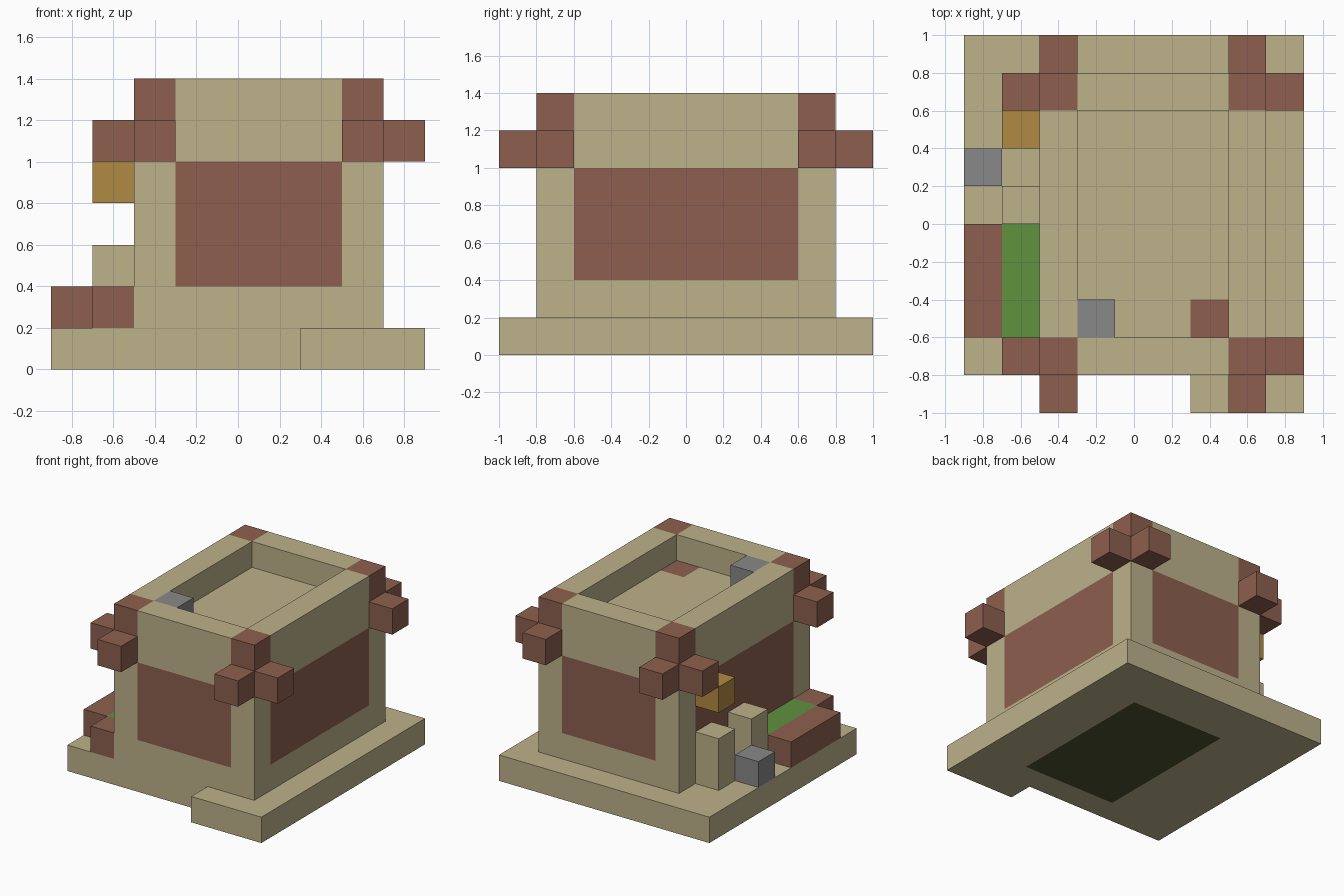
import bpy
import bmesh
from mathutils import Vector

if "Cube" in bpy.data.objects:
    bpy.data.objects.remove(bpy.data.objects["Cube"], do_unlink=True)


def make_material(name, rgb):
    """Flat material from 0-255 display colour, stored as linear values."""
    lin = [((c / 255 + 0.055) / 1.055) ** 2.4 for c in rgb]
    mat = bpy.data.materials.new(name)
    mat.use_nodes = True
    mat.diffuse_color = (*lin, 1)
    bsdf = mat.node_tree.nodes["Principled BSDF"]
    bsdf.inputs["Base Color"].default_value = (*lin, 1)
    bsdf.inputs["Roughness"].default_value = 0.9
    return mat


SAND = make_material("sandstone", (189, 178, 139))
BROWN = make_material("brown_clay", (141, 96, 78))
GREEN = make_material("grass_green", (96, 146, 64))
GOLD = make_material("gold", (176, 138, 66))
GREY = make_material("stone_grey", (136, 136, 136))
OLIVE = make_material("dark_olive", (78, 84, 50))


def finish(name, bm, mats):
    bmesh.ops.recalc_face_normals(bm, faces=bm.faces)
    mesh = bpy.data.meshes.new(name)
    bm.to_mesh(mesh)
    bm.free()
    for mat in mats:
        mesh.materials.append(mat)
    obj = bpy.data.objects.new(name, mesh)
    bpy.context.collection.objects.link(obj)
    return obj


def box_bmesh(lo, hi):
    bm = bmesh.new()
    bmesh.ops.create_cube(bm, size=1)
    lo, hi = Vector(lo), Vector(hi)
    for v in bm.verts:
        v.co = (lo + hi) / 2 + v.co * (hi - lo)
    return bm


def box(name, lo, hi, mat):
    return finish(name, box_bmesh(lo, hi), [mat])


def cut(bm, axis, values):
    """Slice the mesh along planes square to one axis."""
    normal = Vector((0, 0, 0))
    normal[axis] = 1
    for value in values:
        bmesh.ops.bisect_plane(bm, geom=bm.verts[:] + bm.edges[:] + bm.faces[:],
                               plane_co=normal * value, plane_no=normal)


# Limits of the room inside the walls
X0, X1, Y = -0.3, 0.5, 0.6


def in_x(c):
    return X0 < c.x < X1


def in_y(c):
    return abs(c.y) < Y


# Base slab with a doorstep at the front, dark patch underneath
bm = bmesh.new()
outline = [(-0.9, -0.8), (0.3, -0.8), (0.3, -1), (0.9, -1), (0.9, 1), (-0.9, 1)]
bottom = bm.faces.new([bm.verts.new((x, y, 0)) for x, y in outline])
ext = bmesh.ops.extrude_face_region(bm, geom=[bottom], use_keep_orig=True)
for elem in ext["geom"]:
    if isinstance(elem, bmesh.types.BMVert):
        elem.co.z = 0.2
cut(bm, 0, (X0, X1))
cut(bm, 1, (-Y, Y))
for f in bm.faces:
    c = f.calc_center_median()
    f.material_index = int(c.z < 0.01 and in_x(c) and in_y(c))
finish("base_slab", bm, [SAND, OLIVE])

# House body: sunken roof, wall panels and corner posts painted by position
bm = box_bmesh((-0.5, -0.8, 0.2), (0.7, 0.8, 1.4))
cut(bm, 0, (X0, 0.3, X1))
cut(bm, 1, (-Y, -0.4, Y))
cut(bm, 2, (0.4, 1.0))
roof = [f for f in bm.faces if f.calc_center_median().z > 1.39
        and in_x(f.calc_center_median()) and in_y(f.calc_center_median())]
ext = bmesh.ops.extrude_face_region(bm, geom=roof)
for elem in ext["geom"]:
    if isinstance(elem, bmesh.types.BMVert):
        elem.co.z = 1.2
bmesh.ops.delete(bm, geom=[f for f in roof if f.is_valid], context="FACES")
for f in bm.faces:
    c = f.calc_center_median()
    panel = 0.4 < c.z < 1.0 and (in_x(c) or in_y(c))
    post = c.z > 1.0 and not in_x(c) and not in_y(c)
    roof_tile = abs(c.z - 1.2) < 0.01 and 0.3 < c.x < X1 and -Y < c.y < -0.4
    f.material_index = int(panel or post or roof_tile)
finish("house_body", bm, [SAND, BROWN])

# Beam ends sticking out of each corner, two per corner
for sy, depth in ((-1, "front"), (1, "back")):
    for cx, sx, side in ((-0.4, -1, "right"), (0.6, 1, "left")):
        ends = {"beam_end": (cx, sy * 0.9), "side_beam_end": (cx + sx * 0.2, sy * 0.7)}
        for part, (x, y) in ends.items():
            box(f"{depth}_{side}_{part}", (x - 0.1, y - 0.1, 1.0),
                (x + 0.1, y + 0.1, 1.2), BROWN)

# Roof chimney
box("chimney", (-0.3, -0.6, 1.2), (-0.1, -0.4, 1.4), GREY)

# Planter beside the house
box("planter_rim", (-0.9, -0.6, 0.2), (-0.7, 0, 0.4), BROWN)
box("planter_end", (-0.7, -0.8, 0.2), (-0.5, -0.6, 0.4), BROWN)
box("planter_grass", (-0.7, -0.6, 0.2), (-0.5, 0, 0.4), GREEN)

# Side entrance: two pillars, a stone step and a lamp
box("front_pillar", (-0.7, 0, 0.2), (-0.5, 0.2, 0.6), SAND)
box("back_pillar", (-0.7, 0.4, 0.2), (-0.5, 0.6, 0.6), SAND)
box("stone_step", (-0.9, 0.2, 0.2), (-0.7, 0.4, 0.4), GREY)
box("lamp", (-0.7, 0.4, 0.8), (-0.5, 0.6, 1.0), GOLD)
